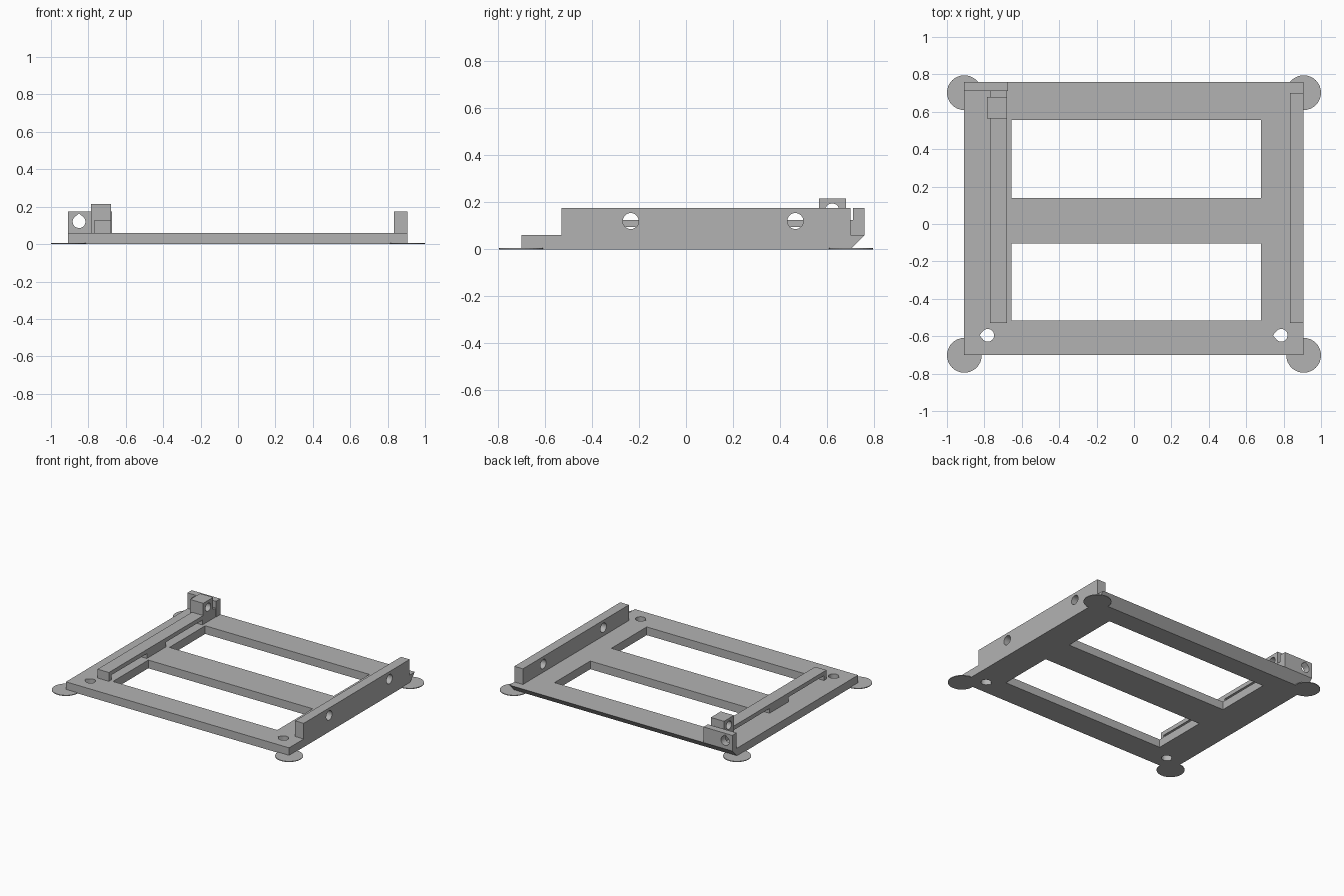
import bpy, bmesh, math

if "Cube" in bpy.data.objects:
    bpy.data.objects.remove(bpy.data.objects["Cube"])

grey = bpy.data.materials.new("plain grey")
grey.use_nodes = True
COLOUR = (0.45, 0.45, 0.45, 1)
grey.diffuse_color = COLOUR
grey.node_tree.nodes["Principled BSDF"].inputs["Base Color"].default_value = COLOUR


def prism(name, outline, axis, low, high):
    """Extrude a 2D outline along an axis; outline holds the other two axes in order."""
    def place(p, t):
        return {"x": (t, *p), "y": (p[0], t, p[1]), "z": (*p, t)}[axis]
    bm = bmesh.new()
    rings = [[bm.verts.new(place(p, t)) for p in outline] for t in (low, high)]
    for ring in rings:
        bm.faces.new(ring)
    n = len(outline)
    for i in range(n):
        j = (i + 1) % n
        bm.faces.new((rings[0][i], rings[0][j], rings[1][j], rings[1][i]))
    bmesh.ops.recalc_face_normals(bm, faces=bm.faces)
    mesh = bpy.data.meshes.new(name)
    bm.to_mesh(mesh)
    bm.free()
    mesh.materials.append(grey)
    ob = bpy.data.objects.new(name, mesh)
    bpy.context.collection.objects.link(ob)
    return ob


def box(name, x, y, z):
    return prism(name, [(x[0], y[0]), (x[1], y[0]), (x[1], y[1]), (x[0], y[1])], "z", *z)


def circle(u, v, r, n=32):
    return [(u + r * math.cos(math.tau * i / n), v + r * math.sin(math.tau * i / n)) for i in range(n)]


def teardrop(u, v, r, point):
    """Three quarters of a circle closed by a square tip in the direction of point."""
    arc = [point + math.pi / 4 + 1.5 * math.pi * i / 24 for i in range(25)]
    tip = r * 1.3
    return [(u + r * math.cos(a), v + r * math.sin(a)) for a in arc] + [
        (u + tip * math.cos(point), v + tip * math.sin(point))]


def cut(ob, cutters):
    for cutter in cutters:
        cutter.hide_render = True
        mod = ob.modifiers.new("cut", "BOOLEAN")
        mod.operation, mod.solver, mod.object = "DIFFERENCE", "EXACT", cutter
        bpy.context.view_layer.objects.active = ob
        bpy.ops.object.modifier_apply(modifier=mod.name)
        bpy.data.objects.remove(cutter)


HOLE = 0.034
BASE = 0.06
WALL_TOP = 0.175
LEFT, RIGHT = 0.905, -0.908

# Base plate with bevelled back edge, two windows and two mounting holes
plate = prism("base_plate", [(-0.70, 0), (0.70, 0), (0.76, BASE), (-0.70, BASE)], "x", RIGHT, LEFT)
cut(plate, [box("window_cutter", (-0.655, 0.68), y, (-0.1, 0.2))
            for y in ((-0.515, -0.105), (0.14, 0.555))])
cut(plate, [prism("hole_cutter", teardrop(x, -0.595, HOLE, math.pi), "z", -0.1, 0.2)
            for x in (-0.782, 0.787)])

# Thin round pads under the corners
for sx, side in ((1, "left"), (-1, "right")):
    for sy, end in ((1, "back"), (-1, "front")):
        prism(f"{end}_{side}_pad", circle(sx * 0.907, sy * 0.702, 0.093), "z", 0, 0.005)

# Tall side wall with two cross holes
wall = box("side_wall", (0.835, LEFT), (-0.53, 0.70), (BASE, WALL_TOP))
cut(wall, [prism("hole_cutter", circle(y, 0.12, HOLE), "x", 0.7, 1.0) for y in (-0.235, 0.465)])

# Low rail raised on short supports
RAIL_X = (-0.77, -0.678)
box("rail", RAIL_X, (-0.53, 0.71), (0.095, 0.125))
for i, y in enumerate(((-0.53, -0.50), (-0.09, 0.13), (0.555, 0.71))):
    box(f"rail_support_{i + 1}", RAIL_X, y, (BASE, 0.095))

# Block standing over the back of the rail, drilled across
block = box("rail_block", (-0.785, -0.678), (0.565, 0.68), (BASE, 0.215))
cut(block, [prism("hole_cutter", circle(0.622, 0.165, 0.03), "x", -0.9, -0.5)])

# Corner upright with a hole through it
upright = box("corner_upright", (RIGHT, -0.675), (0.71, 0.76), (BASE, WALL_TOP))
cut(upright, [prism("hole_cutter", teardrop(-0.85, 0.12, HOLE, math.pi / 2), "y", 0.6, 0.9)])
